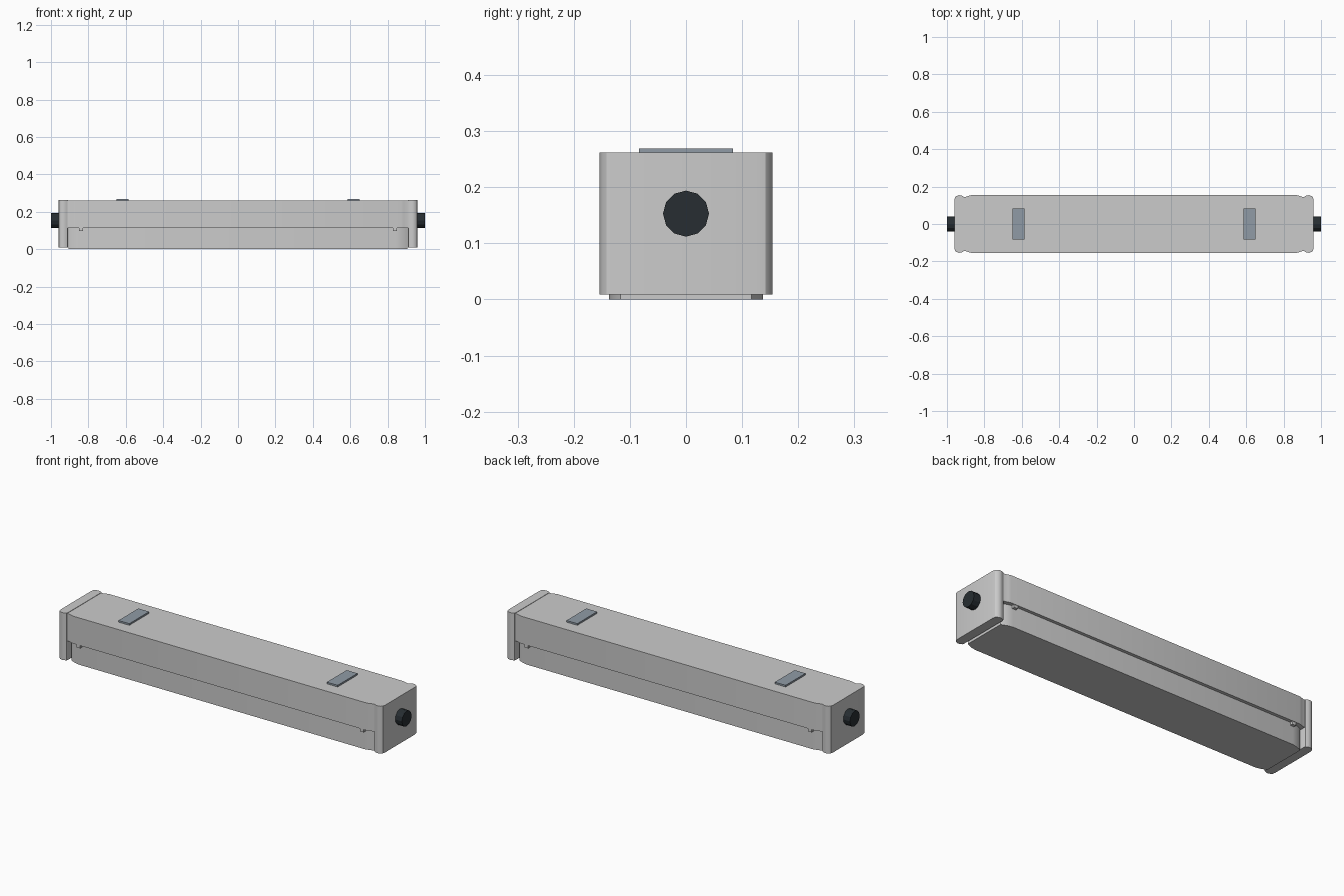
import bpy, bmesh, math

if "Cube" in bpy.data.objects:
    bpy.data.objects.remove(bpy.data.objects["Cube"])


def material(name, color):
    mat = bpy.data.materials.new(name)
    mat.diffuse_color = color
    mat.use_nodes = True
    mat.node_tree.nodes["Principled BSDF"].inputs["Base Color"].default_value = mat.diffuse_color
    return mat


def finish(name, bm, mat=None, smooth=False):
    bmesh.ops.recalc_face_normals(bm, faces=bm.faces[:])
    me = bpy.data.meshes.new(name)
    bm.to_mesh(me)
    bm.free()
    ob = bpy.data.objects.new(name, me)
    bpy.context.collection.objects.link(ob)
    if mat:
        me.materials.append(mat)
    if smooth:
        bpy.ops.object.select_all(action='DESELECT')
        ob.select_set(True)
        bpy.context.view_layer.objects.active = ob
        bpy.ops.object.shade_smooth_by_angle(angle=math.radians(30))
    return ob


def prism(name, outline, z0, z1, mat=None, smooth=False):
    """Extrude an outline in plan view from z0 to z1."""
    bm = bmesh.new()
    face = bm.faces.new([bm.verts.new((x, y, z0)) for x, y in outline])
    top = bmesh.ops.extrude_face_region(bm, geom=[face])
    for v in top["geom"]:
        if isinstance(v, bmesh.types.BMVert):
            v.co.z = z1
    return finish(name, bm, mat, smooth)


def mirrored(quarter):
    """Complete a plan outline from its +x +y quarter, ordered from +x end."""
    half = quarter + [(-x, y) for x, y in reversed(quarter)]
    return half + [(-x, -y) for x, y in half]


def rect(x0, x1, y0, y1):
    return [(x0, y0), (x1, y0), (x1, y1), (x0, y1)]


dark = material("black_rubber", (0.02, 0.027, 0.032, 1))
steel = material("blue_grey_steel", (0.28, 0.33, 0.38, 1))

# Upper housing with ends that taper in toward the caps
prism("housing", mirrored([(0.92, 0.143), (0.90, 0.145), (0.885, 0.150), (0.87, 0.154)]),
      0.113, 0.260, smooth=True)

# Lower diffuser with softened corners
prism("diffuser", mirrored([(0.905, 0.117), (0.892, 0.124), (0.87, 0.132), (0.845, 0.137)]),
      0.0, 0.118, smooth=True)

for side, s in (("left", -1), ("right", 1)):
    # End cap, rounded in plan
    half = [(0.960, 0.127), (0.957, 0.142), (0.950, 0.149), (0.937, 0.154),
            (0.925, 0.153), (0.912, 0.147), (0.910, 0.140)]
    outline = half + [(x, -y) for x, y in reversed(half)]
    prism(side + "_end_cap", [(s * x, y) for x, y in outline], 0.009, 0.262, smooth=True)

    # Cable gland
    bm = bmesh.new()
    bmesh.ops.create_cone(bm, cap_ends=True, segments=12, radius1=0.041,
                          radius2=0.041, depth=0.045)
    for v in bm.verts:
        x, y, z = v.co
        v.co = (s * 0.9775 + z, y, 0.153 + x)
    finish(side + "_cable_gland", bm, dark)

    # Mounting plate on the top
    prism(side + "_mounting_plate",
          rect(s * 0.617 - 0.032, s * 0.617 + 0.032, -0.084, 0.084), 0.258, 0.269, steel)

    # Diffuser clips under the housing lip
    for face, f in (("front", -1), ("back", 1)):
        prism(f"{side}_{face}_clip",
              rect(s * 0.84 - 0.011, s * 0.84 + 0.011, f * 0.143 - 0.009, f * 0.143 + 0.009),
              0.097, 0.118)
